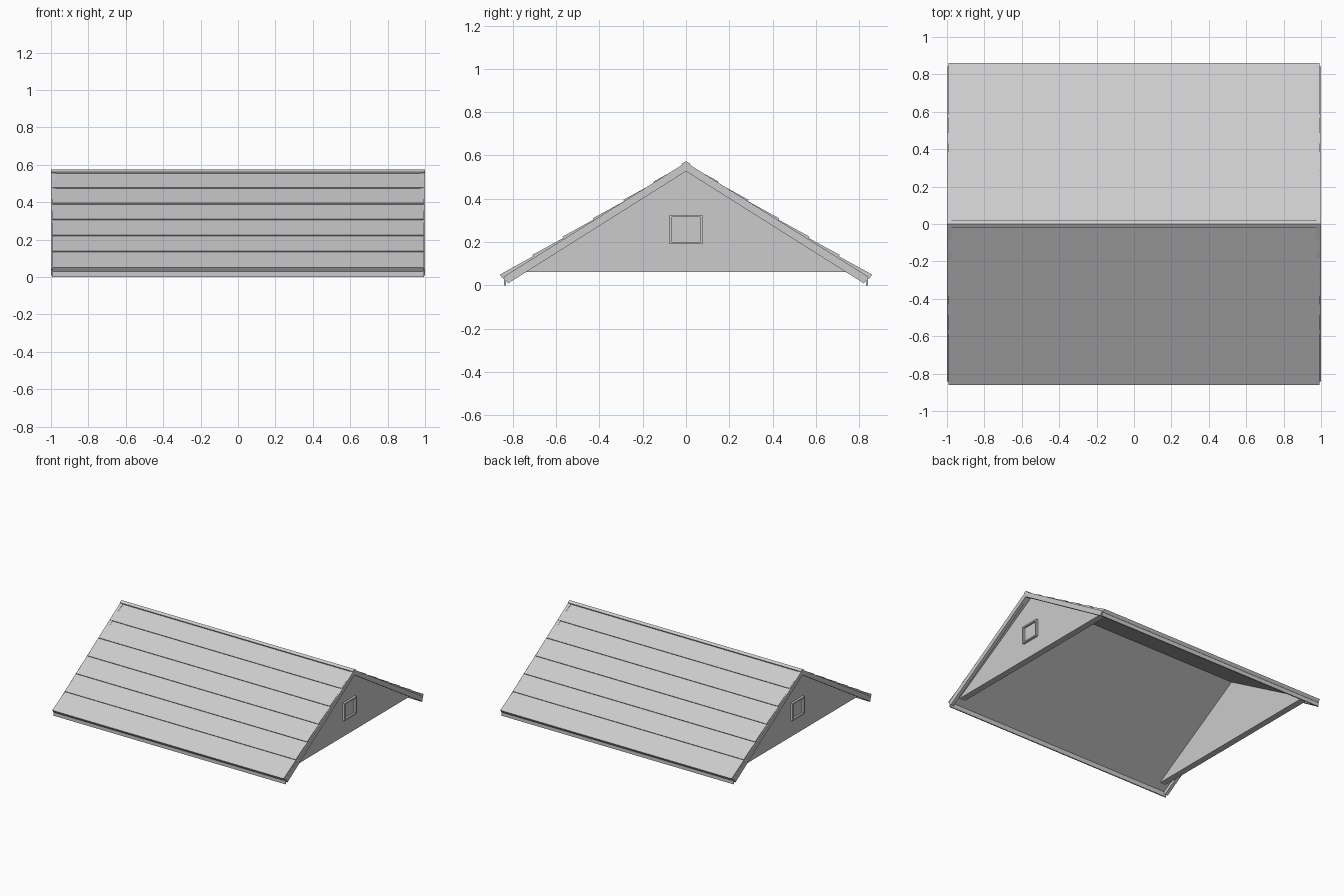
import bpy

if "Cube" in bpy.data.objects:
    bpy.data.objects.remove(bpy.data.objects["Cube"])


def prism(name, profile, x0, x1):
    """Extrude a closed (y, z) profile from x0 to x1."""
    n = len(profile)
    verts = [(x, y, z) for x in (x0, x1) for y, z in profile]
    faces = [tuple(range(n))[::-1], tuple(range(n, 2 * n))]
    faces += [(i, (i + 1) % n, n + (i + 1) % n, n + i) for i in range(n)]
    mesh = bpy.data.meshes.new(name)
    mesh.from_pydata(verts, [], faces)
    ob = bpy.data.objects.new(name, mesh)
    bpy.context.collection.objects.link(ob)
    import bmesh
    bm = bmesh.new()
    bm.from_mesh(mesh)
    bmesh.ops.recalc_face_normals(bm, faces=bm.faces)
    bm.to_mesh(mesh)
    bm.free()
    return ob


def box(name, x0, x1, y0, y1, z0, z1):
    return prism(name, [(y0, z0), (y1, z0), (y1, z1), (y0, z1)], x0, x1)


def flip(profile, s):
    return [(s * y, z) for y, z in profile]


# Roof slope outline: lapped courses on top, smooth underside
rows = [0.0, 0.15, 0.29, 0.43, 0.57, 0.71, 0.86]
base = lambda y: 0.562 - 0.605 * y
slope = [(0, base(0))]
for y in rows[1:]:
    slope.append((y, base(y) + 0.008))
    if y != rows[-1]:
        slope.append((y - 0.004, base(y - 0.004)))
slope += [(0.845, 0.029), (0, 0.535)]

# Barge board along each gable edge
barge = [(0, 0.568), (0.842, 0.040), (0.822, 0.009), (0, 0.527)]

for s, side in ((-1, "front"), (1, "back")):
    prism("roof_slope_" + side, flip(slope, s), -0.992, 0.992)
    ya, yb = sorted((s * 0.832, s * 0.841))
    box("eave_fascia_" + side, -0.995, 0.995, ya, yb, 0.0, 0.036)
    for e, end in ((-1, "left"), (1, "right")):
        prism("barge_board_%s_%s" % (side, end), flip(barge, s), e * 0.975, e * 1.0)

# Ridge cap
half = [(0.02, 0.562), (0.014, 0.550)]
prism("ridge_cap", [(0, 0.574)] + half + [(0, 0.556)] + flip(half[::-1], -1), -1.0, 1.0)

# Gable walls with small framed windows
for e, end in ((-1, "left"), (1, "right")):
    prism("gable_wall_" + end, [(-0.79, 0.062), (0.79, 0.062), (0, 0.54)], e * 0.90, e * 0.95)
    xa, xb = e * 0.945, e * 0.967
    for s in (-1, 1):
        ya, yb = sorted((s * 0.065, s * 0.076))
        box("window_jamb_" + end, xa, xb, ya, yb, 0.19, 0.326)
    box("window_sill_" + end, xa, xb, -0.065, 0.065, 0.19, 0.201)
    box("window_head_" + end, xa, xb, -0.065, 0.065, 0.315, 0.326)
    box("window_pane_" + end, xa, e * 0.952, -0.065, 0.065, 0.201, 0.315)
